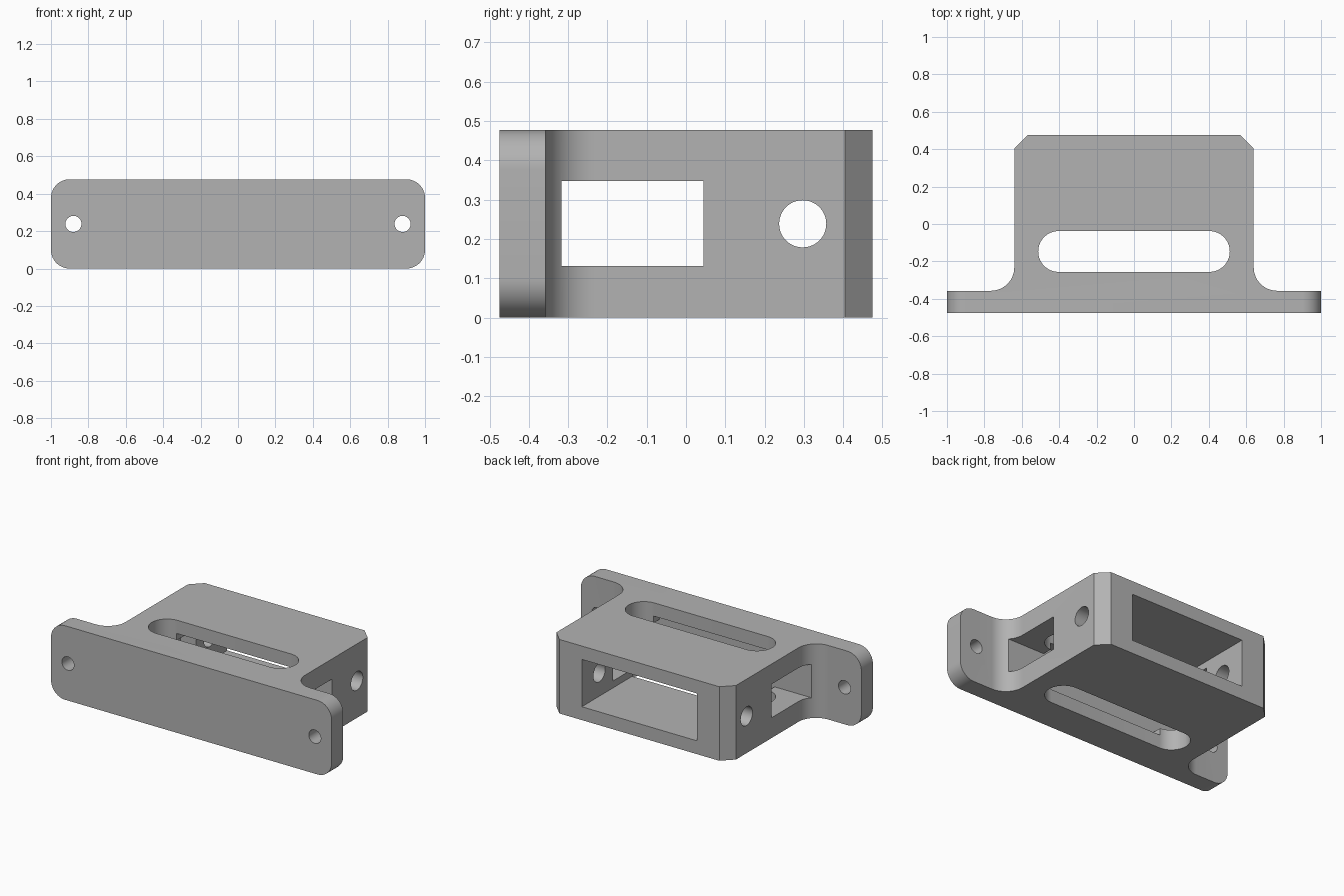
import bpy
import bmesh
from math import cos, sin, pi, radians

cube = bpy.data.objects.get("Cube")
if cube:
    bpy.data.objects.remove(cube, do_unlink=True)

HEIGHT = 0.477
MID = HEIGHT / 2
FRONT, BACK = -0.475, 0.475


def arc(cx, cy, r, start, end, steps=14):
    """Points along an arc, angles in degrees."""
    angles = [radians(start + (end - start) * i / steps) for i in range(steps + 1)]
    return [(cx + r * cos(a), cy + r * sin(a)) for a in angles]


def circle(cx, cy, r):
    return arc(cx, cy, r, 0, 360, 48)[:-1]


def rounded_rect(cx, cy, half_w, half_h, r):
    points = []
    for i, (sx, sy) in enumerate([(1, 1), (-1, 1), (-1, -1), (1, -1)]):
        points += arc(cx + sx * (half_w - r), cy + sy * (half_h - r), r, 90 * i, 90 * i + 90)
    return points


def mirrored(half):
    """Close a right-hand outline with its mirror image."""
    return half + [(-x, y) for x, y in reversed(half)]


def prism(name, outline, axis, start, end):
    """Extrude a flat outline along an axis."""
    place = {"x": lambda u, v, t: (t, u, v),
             "y": lambda u, v, t: (u, t, v),
             "z": lambda u, v, t: (u, v, t)}[axis]
    bm = bmesh.new()
    low = [bm.verts.new(place(u, v, start)) for u, v in outline]
    high = [bm.verts.new(place(u, v, end)) for u, v in outline]
    bm.faces.new(low)
    bm.faces.new(high)
    for i in range(len(low)):
        j = (i + 1) % len(low)
        bm.faces.new((low[i], low[j], high[j], high[i]))
    bmesh.ops.remove_doubles(bm, verts=bm.verts, dist=1e-5)
    bmesh.ops.recalc_face_normals(bm, faces=bm.faces)
    mesh = bpy.data.meshes.new(name)
    bm.to_mesh(mesh)
    bm.free()
    obj = bpy.data.objects.new(name, mesh)
    bpy.context.collection.objects.link(obj)
    return obj


# Plan outline: wide mounting flange, filleted into a chamfered body
plan = [(1.1, FRONT), (1.1, -0.357)]
plan += arc(0.765, -0.232, 0.125, 270, 180)
plan += [(0.64, 0.405), (0.57, BACK)]
bracket = prism("mounting_bracket", mirrored(plan), "z", -0.1, 0.6)

# Front silhouette with rounded corners trims the block
silhouette = prism("silhouette_trim", rounded_rect(0, MID, 1.0, MID, 0.1), "y", -0.7, 0.7)

# Rear pocket, top-to-bottom slot, side windows with inner recess, round holes
pocket_half = [(0.41, 0.086), (0.41, 0.391)]
window_plan = [(0.8, -0.317), (0.8, 0.045), (0.52, 0.045), (0.52, 0.157)]
cutters = [
    prism("pocket_cutter", mirrored(pocket_half), "y", -0.317, 0.7),
    prism("slot_cutter", rounded_rect(0, -0.147, 0.512, 0.109, 0.1089), "z", -0.2, 0.7),
    prism("window_cutter", mirrored(window_plan), "z", 0.131, 0.347),
    prism("side_hole_cutter", circle(0.297, MID, 0.06), "x", -0.9, 0.9),
]
for side in (-1, 1):
    cutters.append(prism("screw_hole_cutter", circle(side * 0.88, MID, 0.043), "y", -0.7, -0.2))

for tool in [silhouette] + cutters:
    tool.hide_render = True
    mod = bracket.modifiers.new(tool.name, "BOOLEAN")
    mod.operation = "INTERSECT" if tool == silhouette else "DIFFERENCE"
    mod.solver = "EXACT"
    mod.object = tool

# Bake the cuts and discard the helpers
graph = bpy.context.evaluated_depsgraph_get()
baked = bpy.data.meshes.new_from_object(bracket.evaluated_get(graph))
bracket.modifiers.clear()
bracket.data = baked
for tool in [silhouette] + cutters:
    bpy.data.objects.remove(tool, do_unlink=True)

# Single grey finish
grey = bpy.data.materials.new("plain_grey")
grey.use_nodes = True
colour = (0.45, 0.45, 0.45, 1.0)
grey.diffuse_color = colour
grey.node_tree.nodes["Principled BSDF"].inputs["Base Color"].default_value = colour
bracket.data.materials.clear()
bracket.data.materials.append(grey)

# Smooth the fillets and holes, keep hard edges crisp
bpy.ops.object.select_all(action="DESELECT")
bracket.select_set(True)
bpy.context.view_layer.objects.active = bracket
bpy.ops.object.shade_smooth_by_angle(angle=pi / 6)
